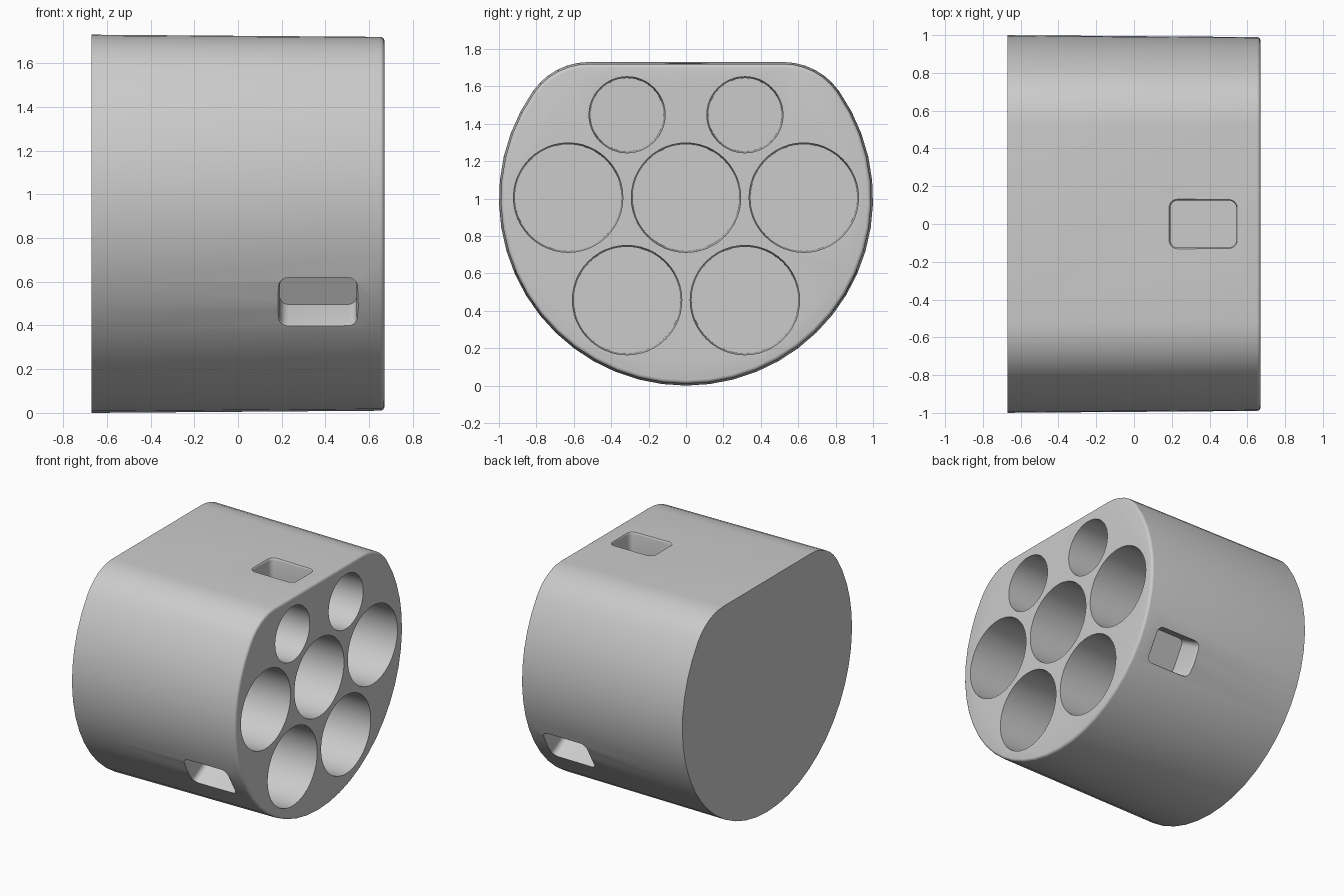
import bpy, bmesh
from math import sin, cos, pi, radians, atan2, sqrt

cube = bpy.data.objects.get("Cube")
if cube:
    bpy.data.objects.remove(cube, do_unlink=True)

MID = 1.0      # height of the main axis
HALF = 0.67    # half length along x

grey = bpy.data.materials.new("plain_grey")
grey.use_nodes = True
colour = (0.6, 0.6, 0.6, 1)
grey.diffuse_color = colour
grey.node_tree.nodes["Principled BSDF"].inputs["Base Color"].default_value = colour


def arc(cx, cy, r, a0, a1, n):
    return [(cx + r * cos(a0 + (a1 - a0) * i / n), cy + r * sin(a0 + (a1 - a0) * i / n))
            for i in range(n + 1)]


def loft(bm, rings):
    """Closed skin through rings of equal point count."""
    loops = [[bm.verts.new(p) for p in ring] for ring in rings]
    for a, b in zip(loops, loops[1:]):
        for i in range(len(a)):
            j = (i + 1) % len(a)
            bm.faces.new((a[i], a[j], b[j], b[i]))
    bm.faces.new(loops[0][::-1])
    bm.faces.new(loops[-1])


def make_object(name, bm):
    bmesh.ops.recalc_face_normals(bm, faces=bm.faces)
    mesh = bpy.data.meshes.new(name)
    bm.to_mesh(mesh)
    bm.free()
    mesh.materials.append(grey)
    ob = bpy.data.objects.new(name, mesh)
    bpy.context.collection.objects.link(ob)
    return ob


def body_ring(x, inset):
    """Round outline with a flat top and blended shoulders."""
    r, top, blend = 1 - inset, 0.73 - inset, 0.365 - inset
    cy, cz = sqrt((r - blend) ** 2 - (top - blend) ** 2), top - blend
    a = atan2(cz, cy)
    pts = arc(cy, cz, blend, pi / 2, a, 6)
    pts += arc(0, 0, r, a, -pi - a, 34)[1:-1]
    pts += arc(-cy, cz, blend, pi - a, pi / 2, 6)
    return [(x, y, MID + z) for y, z in pts]


# Tapered body with a rounded rim at the open end
bm = bmesh.new()
rings = [body_ring(-HALF, 0)]
for i in range(5):
    t = pi / 2 * i / 4
    rings.append(body_ring(HALF - 0.02 + 0.02 * sin(t), 0.01 + 0.02 * (1 - cos(t))))
loft(bm, rings)
body = make_object("body", bm)

# Round blind sockets
bm = bmesh.new()
sockets = [(0, 1.005, 0.293)]
for side in (-1, 1):
    sockets += [(side * 0.63, 1.005, 0.293), (side * 0.315, 0.457, 0.293),
                (side * 0.315, 1.448, 0.204)]
for y, z, r in sockets:
    loft(bm, [[(x, *p) for p in arc(y, z, rad, 0, 2 * pi, 48)[:-1]]
              for x, rad in ((-0.5, r - 0.008), (HALF + 0.05, r))])


def pocket(bm, angle, surface, depth):
    """Rounded rectangular recess with a softened mouth."""
    rings = []
    for h, grow in ((-depth, 0), (-0.02, 0), (-0.008, 0.003), (0, 0.01), (0.03, 0.01)):
        w, d, r = 0.175 + grow, 0.125 + grow, 0.04 + grow
        pts = []
        for k, (sx, sy) in enumerate(((1, 1), (-1, 1), (-1, -1), (1, -1))):
            pts += arc(sx * (w - r), sy * (d - r), r, k * pi / 2, (k + 1) * pi / 2, 5)
        rad = surface + h
        rings.append([(0.367 + u, rad * cos(angle) - v * sin(angle),
                       MID + rad * sin(angle) + v * cos(angle)) for u, v in pts])
    loft(bm, rings)


# Three recesses, a third of a turn apart
pocket(bm, radians(90), 0.727, 0.17)
for deg in (210, 330):
    pocket(bm, radians(deg), 0.992, 0.2)
cutter = make_object("recess_cutter", bm)
cutter.hide_render = True

# Cut and shade
mod = body.modifiers.new("recesses", "BOOLEAN")
mod.operation = "DIFFERENCE"
mod.solver = "EXACT"
mod.object = cutter
bpy.ops.object.select_all(action="DESELECT")
bpy.context.view_layer.objects.active = body
body.select_set(True)
bpy.ops.object.modifier_apply(modifier=mod.name)
bpy.data.objects.remove(cutter, do_unlink=True)
bpy.ops.object.shade_smooth_by_angle(angle=radians(30))
